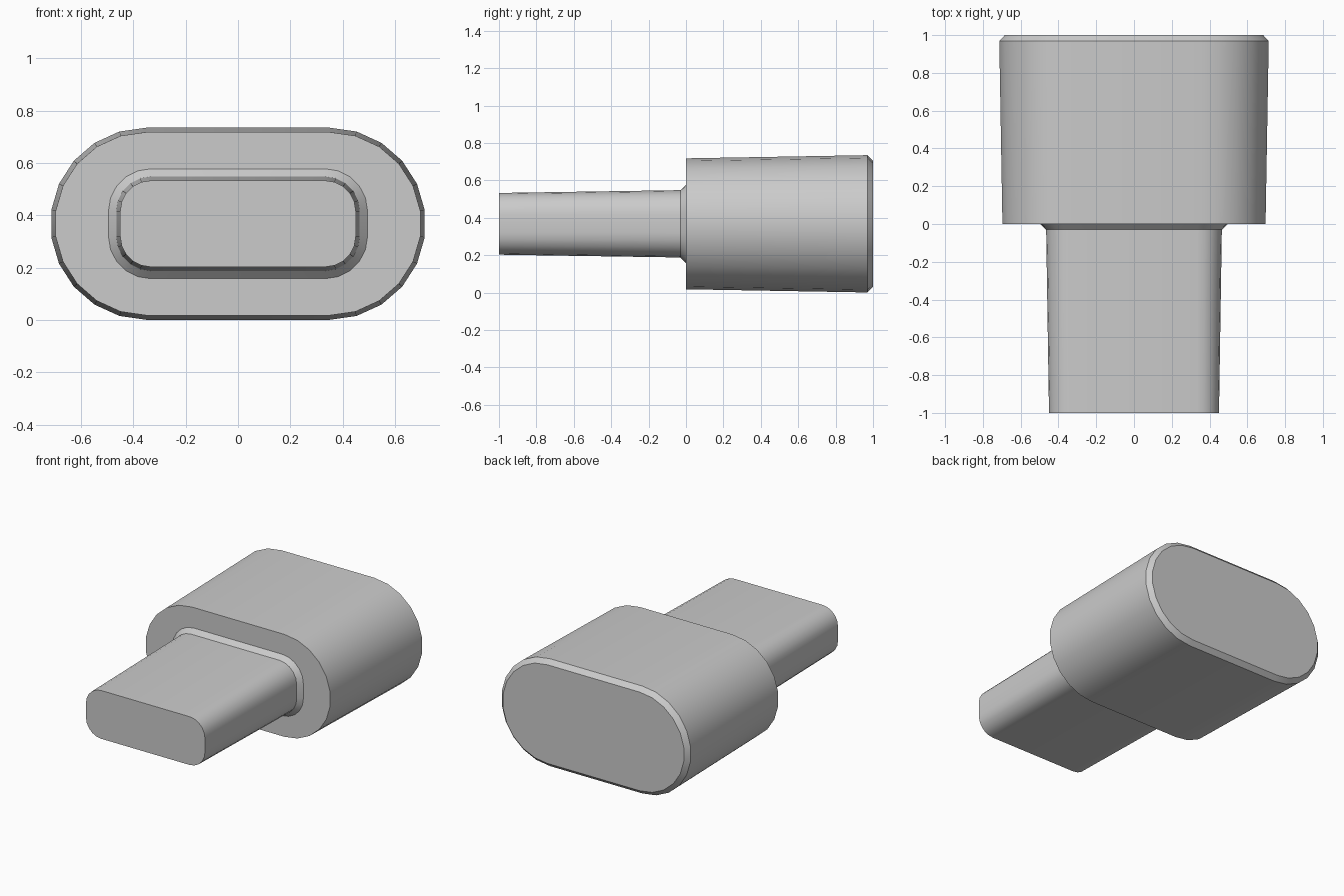
import bpy, bmesh
from math import sin, cos, pi

cube = bpy.data.objects.get("Cube")
if cube:
    bpy.data.objects.remove(cube, do_unlink=True)

grey = bpy.data.materials.new("neutral grey")
grey.use_nodes = True
colour = (0.6, 0.6, 0.6, 1)
grey.diffuse_color = colour
grey.node_tree.nodes["Principled BSDF"].inputs["Base Color"].default_value = colour

MID_Z = 0.368
STEPS = 5


def outline(flat_x, flat_z, radius, start):
    """Rounded rectangle in x and z, from corner centres and a corner radius."""
    angles = [start + (pi / 2 - start) * i / STEPS for i in range(STEPS + 1)]
    corner = [(flat_x + radius * cos(a), flat_z + radius * sin(a)) for a in angles]
    upper = corner + [(-x, z) for x, z in reversed(corner)]
    return upper + [(-x, -z) for x, z in upper]


def loft(name, sections, start=0.0):
    """Skin a row of sections (y, flat_x, flat_z, radius) and cap both ends."""
    bm = bmesh.new()
    rings = [[bm.verts.new((x, y, MID_Z + z)) for x, z in outline(fx, fz, r, start)]
             for y, fx, fz, r in sections]
    count = len(rings[0])
    for a, b in zip(rings, rings[1:]):
        for i in range(count):
            j = (i + 1) % count
            bm.faces.new((a[i], a[j], b[j], b[i]))
    bm.faces.new(rings[0])
    bm.faces.new(rings[-1])
    bmesh.ops.recalc_face_normals(bm, faces=bm.faces)
    mesh = bpy.data.meshes.new(name)
    bm.to_mesh(mesh)
    bm.free()
    mesh.materials.append(grey)
    obj = bpy.data.objects.new(name, mesh)
    bpy.context.collection.objects.link(obj)
    bpy.ops.object.select_all(action="DESELECT")
    obj.select_set(True)
    bpy.context.view_layer.objects.active = obj
    bpy.ops.object.shade_smooth_by_angle(angle=pi / 6)
    return obj


# Tapered body with a chamfered back; each round end has an odd number of sides
loft("body", [(0, 0.35, 0, 0.35), (0.97, 0.35, 0, 0.367), (1, 0.35, 0, 0.337)],
     start=pi / 22)

# Tapered plug with a flared collar, running slightly into the body
loft("plug", [(-1, 0.333, 0.048, 0.117), (-0.03, 0.333, 0.048, 0.132),
              (0, 0.333, 0.048, 0.162), (0.01, 0.333, 0.048, 0.162)])
